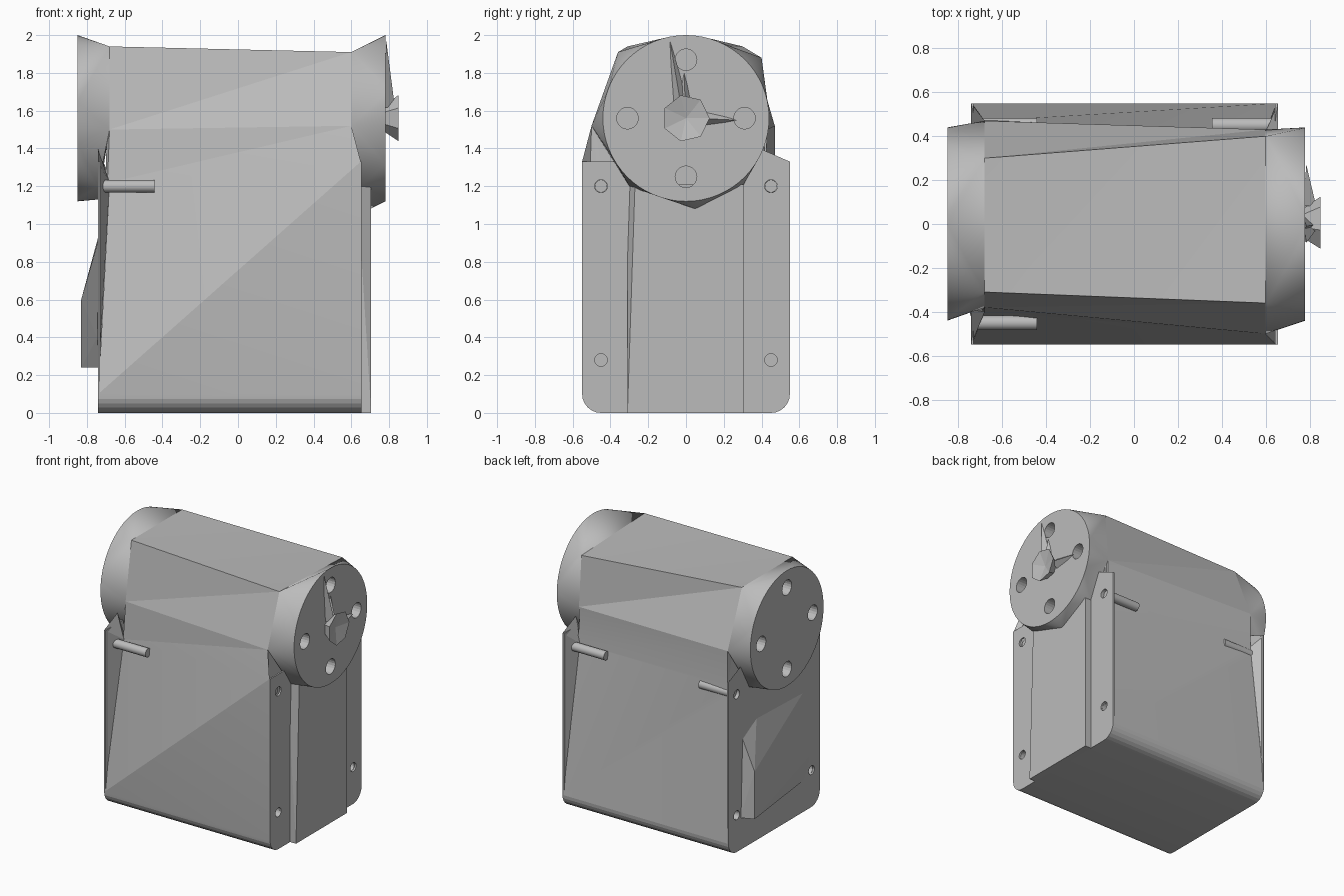
import bpy, bmesh, math
from mathutils import Matrix, Vector

cube = bpy.data.objects.get("Cube")
if cube:
    bpy.data.objects.remove(cube)

grey = bpy.data.materials.new("plain_grey")
grey.use_nodes = True
grey.diffuse_color = (0.5, 0.5, 0.5, 1)
grey.node_tree.nodes["Principled BSDF"].inputs["Base Color"].default_value = (0.5, 0.5, 0.5, 1)

AXIS_Z = 1.56   # height of the barrel axis
DISC_R = 0.44


def finish(name, bm, smooth=30):
    bmesh.ops.recalc_face_normals(bm, faces=bm.faces)
    mesh = bpy.data.meshes.new(name)
    bm.to_mesh(mesh)
    bm.free()
    mesh.materials.append(grey)
    ob = bpy.data.objects.new(name, mesh)
    bpy.context.collection.objects.link(ob)
    bpy.ops.object.select_all(action='DESELECT')
    ob.select_set(True)
    bpy.context.view_layer.objects.active = ob
    if smooth:
        bpy.ops.object.shade_smooth_by_angle(angle=math.radians(smooth))
    return ob


def hull(name, points, smooth=30):
    bm = bmesh.new()
    for p in points:
        bm.verts.new(p)
    res = bmesh.ops.convex_hull(bm, input=bm.verts)
    junk = {g for g in res["geom_interior"] if isinstance(g, bmesh.types.BMVert)}
    bmesh.ops.delete(bm, geom=list(junk), context='VERTS')
    bmesh.ops.dissolve_limit(bm, angle_limit=0.01, verts=bm.verts, edges=bm.edges)
    return finish(name, bm, smooth)


def x_cylinders(bm, spots, x0, x1, r):
    for y, z in spots:
        m = Matrix.Translation(((x0 + x1) / 2, y, z)) @ Matrix.Rotation(math.pi / 2, 4, 'Y')
        bmesh.ops.create_cone(bm, cap_ends=True, segments=20, radius1=r, radius2=r,
                              depth=abs(x1 - x0), matrix=m)


def drill(ob, spots, x0, x1, r):
    bm = bmesh.new()
    x_cylinders(bm, spots, x0, x1, r)
    cutter = finish("hole_cutter", bm, 0)
    cutter.hide_render = True
    mod = ob.modifiers.new("holes", 'BOOLEAN')
    mod.operation, mod.solver, mod.object = 'DIFFERENCE', 'EXACT', cutter
    bpy.context.view_layer.objects.active = ob
    bpy.ops.object.modifier_apply(modifier=mod.name)
    bpy.data.objects.remove(cutter)


def bottom_arc(side):
    # rounded lower corner, from the wall down to the base
    steps = [math.radians(a) for a in range(0, 91, 15)]
    return [(side * (0.45 + 0.1 * math.cos(a)), 0.1 - 0.1 * math.sin(a)) for a in steps]


def base_loop(x):
    return [(x, y, z) for y, z in bottom_arc(1)[1:] + bottom_arc(-1)[:0:-1]]


# Casing: two end rings joined by twisted walls
left_ring = [(-0.74, -0.55, 0.1), (-0.68, -0.40, 1.22), (-0.68, -0.38, 1.5), (-0.68, -0.31, 1.94),
             (-0.68, 0.30, 1.94), (-0.68, 0.47, 1.52), (-0.68, 0.47, 1.25), (-0.74, 0.55, 0.1)]
right_ring = [(0.65, -0.55, 0.1), (0.65, -0.55, 1.33), (0.6, -0.5, 1.52), (0.6, -0.36, 1.91),
              (0.6, 0.40, 1.88), (0.6, 0.43, 1.5), (0.6, 0.42, 1.22), (0.65, 0.55, 0.1)]
bm = bmesh.new()
L = [bm.verts.new(p) for p in left_ring + base_loop(-0.74)]
R = [bm.verts.new(p) for p in right_ring + base_loop(0.65)]
for i in range(len(L)):
    j = (i + 1) % len(L)
    bm.faces.new((L[i], R[i], R[j]))
    bm.faces.new((L[i], R[j], L[j]))
caps = [bm.faces.new(L), bm.faces.new(R)]
bmesh.ops.triangulate(bm, faces=caps)
casing = finish("casing", bm, 8)

bolts = [(y, z) for y in (-0.45, 0.45) for z in (0.28, 1.2)]
disc_bolts = [(0.31, AXIS_Z), (-0.31, AXIS_Z), (0, AXIS_Z + 0.31), (0, AXIS_Z - 0.31)]

# Flange, corner gussets and bolt tubes at each end
ends = [("right", 1, 0.655, [("back", 1, right_ring[6])]),
        ("left", -1, -0.742, [("front", -1, left_ring[1]), ("back", 1, left_ring[6])])]
for name, s, x, corners in ends:
    outline = bottom_arc(1) + bottom_arc(-1) + [(0.55, 1.33), (-0.55, 1.33)]
    parts = [casing, hull(name + "_flange", [(x - s * t, y, z) for t in (0, 0.012) for y, z in outline])]
    for corner, d, inner in corners:
        parts.append(hull("%s_%s_gusset" % (name, corner),
                          [(x, d * 0.55, 0.1), (x, d * 0.55, 1.33), inner, (x, d * 0.39, 1.4),
                           (x, d * 0.3, 1.2), (x, d * 0.3, 0.1)], 0))
    for part in parts:
        drill(part, bolts, x + s * 0.05, x - s * 0.06, 0.034)
    bm = bmesh.new()
    x_cylinders(bm, [b for b in bolts if b[1] > 1], x - s * 0.025, x - s * 0.3, 0.033)
    finish(name + "_bolt_tubes", bm)


# Flared barrel ends running out to round discs
def flare(name, x, inner):
    ring = [(x, DISC_R * math.cos(a), AXIS_Z + DISC_R * math.sin(a))
            for a in (math.tau * k / 64 for k in range(64))]
    ob = hull(name, ring + inner)
    s = 1 if x > 0 else -1
    drill(ob, disc_bolts, x + s * 0.05, x - s * 0.1, 0.057)


flare("right_barrel_end", 0.78, right_ring[2:6] + [(0.65, -0.3, 1.2), (0.65, 0.3, 1.2), (0.7, 0.05, 1.08)])
flare("left_barrel_end", -0.85, left_ring[2:6] + [(-0.74, -0.3, 1.2), (-0.74, 0.3, 1.2), (-0.74, 0, 1.13)])

# Raised centre strip on the right end, with one slanted side
hull("right_strip", [(0.63, -0.31, 0), (0.63, -0.31, 1.21), (0.63, 0.305, 0), (0.63, 0.305, 1.21),
                     (0.705, -0.31, 0), (0.705, -0.27, 1.21), (0.705, 0.305, 0), (0.705, 0.305, 1.21)], 0)

# Sloping cover on the left end, highest towards the back
hull("left_cover", [(-0.735, 0.4, 0.24), (-0.735, 0.38, 0.85), (-0.735, 0.2, 0.95),
                    (-0.735, -0.42, 0.24), (-0.745, -0.42, 0.4), (-0.735, -0.4, 0.93),
                    (-0.83, 0.36, 0.6), (-0.83, 0.36, 0.24)], 0)

# Faceted knob with thin spikes on the right disc, widening outwards
bm = bmesh.new()
bmesh.ops.create_cone(bm, cap_ends=True, segments=7, radius1=0.07, radius2=0.125, depth=0.08,
                      matrix=Matrix.Translation((0.81, 0, AXIS_Z)) @ Matrix.Rotation(math.pi / 2, 4, 'Y'))
front = max(bm.faces, key=lambda f: f.calc_center_median().x)
hub = bmesh.ops.poke(bm, faces=[front])["verts"][0]
hub.co.x -= 0.03
finish("right_knob", bm, 0)
for k, (y, z) in enumerate([(-0.085, 1.97), (-0.01, 1.8), (0.27, 1.55)]):
    tip = Vector((0.785, y, z))
    root = Vector((0.77, 0.3 * y, AXIS_Z + 0.15 * (z - AXIS_Z)))
    side = (tip - root).cross(Vector((1, 0, 0))).normalized() * 0.045
    hull("knob_spike_%d" % (k + 1), [tip, root + side, root - side, root + Vector((0.06, 0, 0))], 0)
